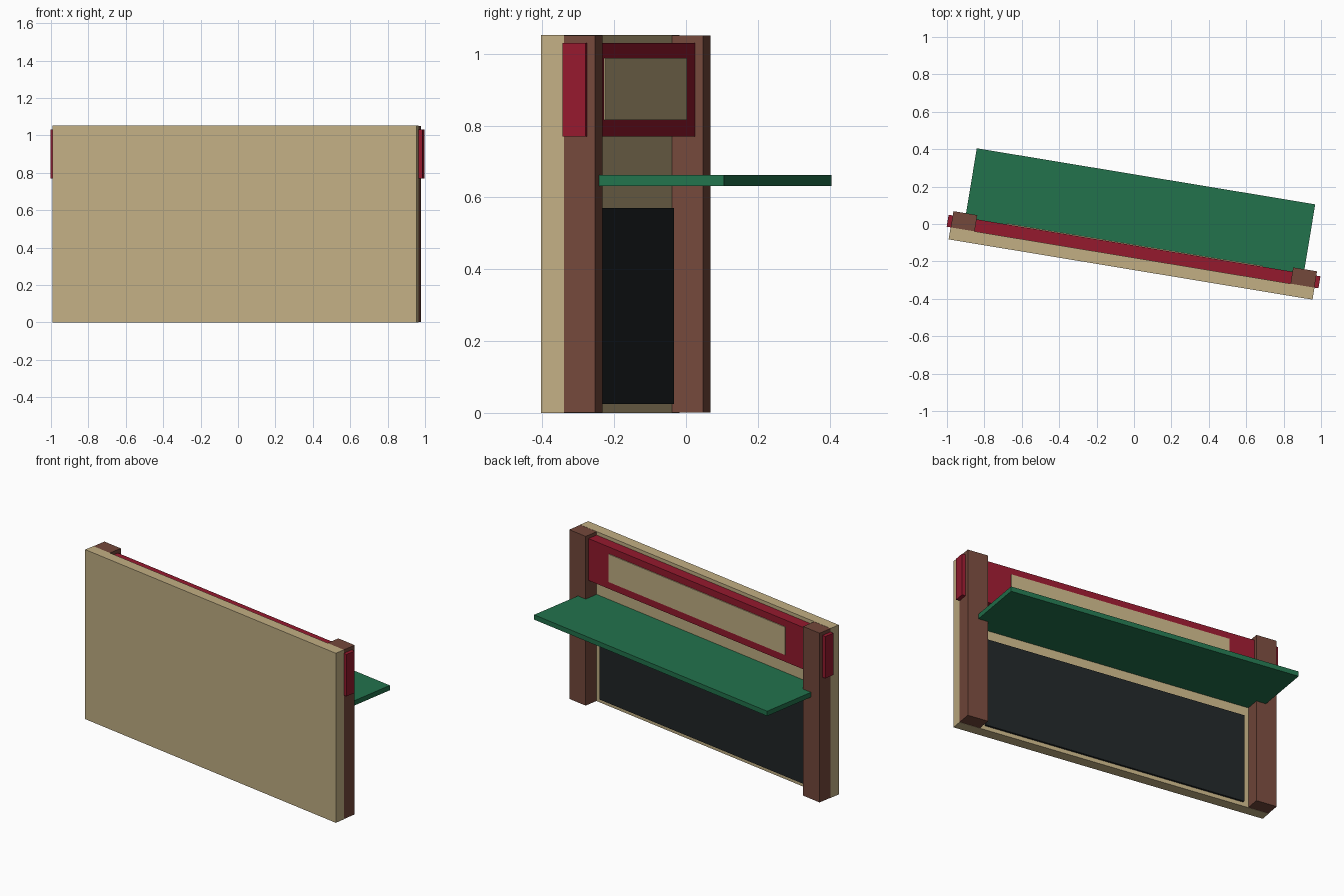
import bpy, math
from mathutils import Matrix

if "Cube" in bpy.data.objects:
    bpy.data.objects.remove(bpy.data.objects["Cube"])

# The whole stall counter is turned slightly about z
TURN = Matrix.Rotation(math.radians(-9.4), 4, 'Z')
MID = 0.0217  # middle of the width in the turned frame


def material(name, rgb):
    m = bpy.data.materials.new(name)
    m.diffuse_color = (*rgb, 1)
    m.use_nodes = True
    m.node_tree.nodes["Principled BSDF"].inputs["Base Color"].default_value = m.diffuse_color
    return m


BEIGE = material("beige", (0.54, 0.43, 0.23))
BROWN = material("brown", (0.174, 0.065, 0.044))
RED = material("red", (0.30, 0.010, 0.027))
GREEN = material("green", (0.016, 0.17, 0.073))
BLACK = material("black", (0.014, 0.018, 0.020))


def box(name, x, y, z, mat):
    """Box from (min, max) ranges, x measured from the middle."""
    bpy.ops.mesh.primitive_cube_add(size=1)
    ob = bpy.context.object
    ob.name = name
    size = Matrix.Diagonal((x[1] - x[0], y[1] - y[0], z[1] - z[0], 1))
    place = Matrix.Translation((MID + sum(x) / 2, sum(y) / 2, sum(z) / 2))
    ob.data.transform(TURN @ place @ size)
    ob.data.materials.append(mat)
    return ob


# Front wall
box("front_panel", (-0.986, 0.986), (-0.243, -0.178), (0, 1.052), BEIGE)

# End posts, a hair inside the wall's outer faces
for side, name in ((-1, "left_post"), (1, "right_post")):
    x = sorted((side * 0.856, side * 0.985))
    box(name, x, (-0.242, -0.09), (0.001, 1.051), BROWN)

# Top rail running through the posts, with its inset pane
box("top_rail", (-1.0075, 1.0075), (-0.178, -0.113), (0.77, 1.03), RED)
box("rail_pane", (-0.695, 0.695), (-0.15, -0.108), (0.815, 0.988), BEIGE)

# Counter shelf
box("counter_shelf", (-0.917, 0.917), (-0.178, 0.262), (0.632, 0.662), GREEN)

# Dark board on the back of the wall
box("back_board", (-0.823, 0.823), (-0.19, -0.166), (0.025, 0.57), BLACK)
